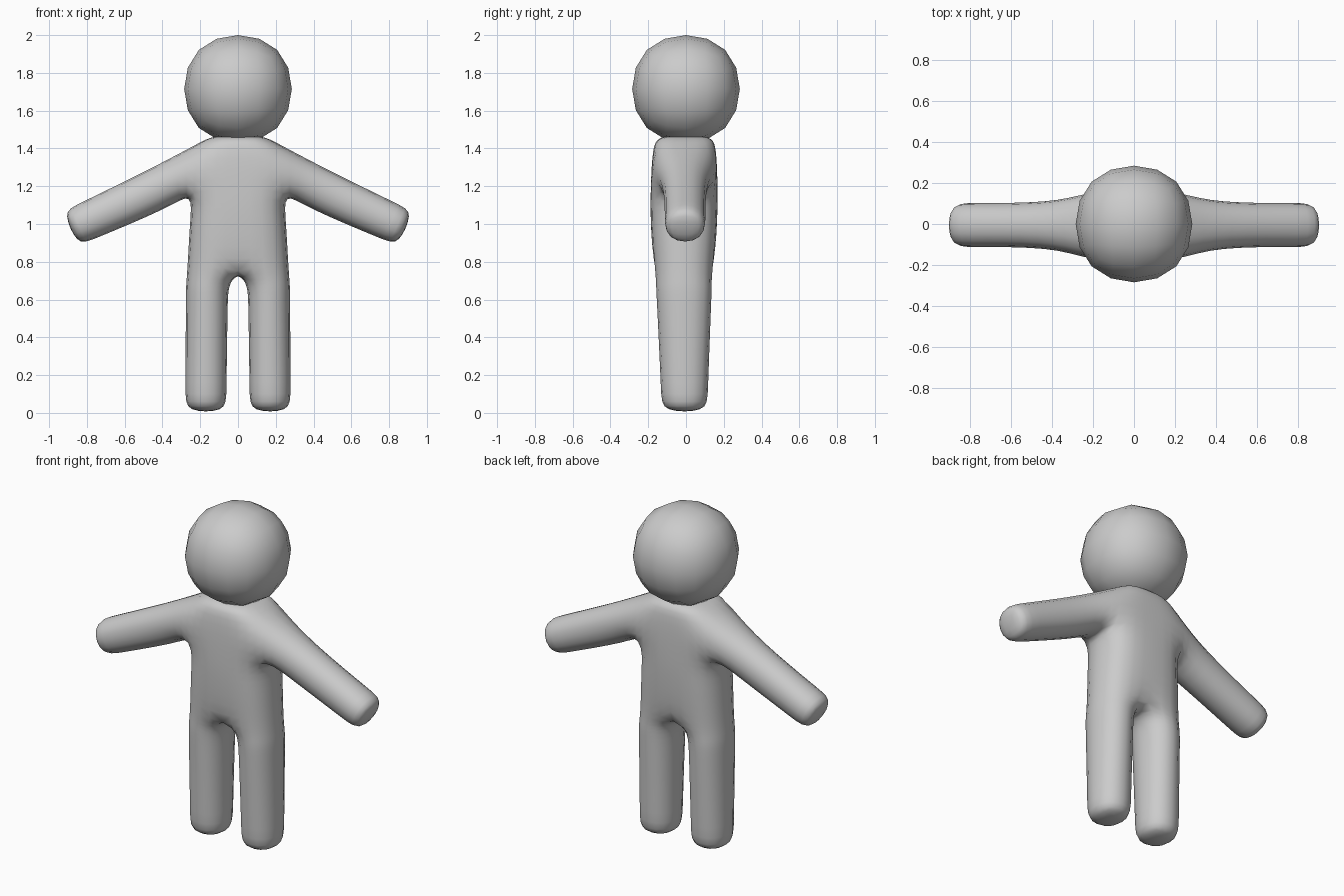
import bpy, bmesh
from mathutils import Vector

if "Cube" in bpy.data.objects:
    bpy.data.objects.remove(bpy.data.objects["Cube"])


def smooth(ob):
    sub = ob.modifiers.new("subdivision", 'SUBSURF')
    sub.levels = sub.render_levels = 2
    for p in ob.data.polygons:
        p.use_smooth = True


def finish(name, bm):
    bmesh.ops.recalc_face_normals(bm, faces=bm.faces)
    me = bpy.data.meshes.new(name)
    bm.to_mesh(me)
    bm.free()
    ob = bpy.data.objects.new(name, me)
    bpy.context.collection.objects.link(ob)
    return ob


def bridge(bm, a, b, sides):
    for i in sides:
        j = (i + 1) % 4
        bm.faces.new((a[i], a[j], b[j], b[i]))


# Body: half of a simple cage, mirrored and subdivided
bm = bmesh.new()
# inner x, outer x, front y, back y, z (foot to neck)
levels = [
    (.052, .288, -.140, .124, 0),
    (.052, .288, -.142, .126, .10),
    (.045, .286, -.165, .145, .56),
    (.043, .286, -.172, .150, .67),
    (0, .280, -.172, .148, .74),
    (0, .265, -.188, .166, 1.02),
    (0, .250, -.188, .168, 1.16),
    (0, .225, -.178, .162, 1.43),
    (0, .125, -.135, .125, 1.47),
]
rings = []
for xi, xo, yf, yb, z in levels:
    rings.append([bm.verts.new((x, y, z)) for x, y in
                  ((xi, yf), (xo, yf), (xo, yb), (xi, yb))])
for n in range(len(rings) - 1):
    sides = [0, 1, 2]
    if n < 4:
        sides = [0, 1, 2, 3]      # closed leg and crotch
    elif n == 6:
        sides = [0, 2]            # opening for the arm
    bridge(bm, rings[n], rings[n + 1], sides)
bm.faces.new(rings[0])
bm.faces.new(rings[-1])

# Arm: extends from the shoulder opening
prev = [rings[6][1], rings[7][1], rings[7][2], rings[6][2]]
up = Vector((.406, 0, .914))
for cx, cz, a in ((.40, 1.195, .125), (.815, 1.008, .110), (.893, .974, .108)):
    c = Vector((cx, -.005, cz))
    cur = [bm.verts.new(c + up * a * s + Vector((0, .117 * t, 0)))
           for s, t in ((-1, -1), (1, -1), (1, 1), (-1, 1))]
    bridge(bm, prev, cur, range(4))
    prev = cur
bm.faces.new(prev)

body = finish("body", bm)
mir = body.modifiers.new("mirror", 'MIRROR')
mir.use_clip = True
smooth(body)

# Head: subdivided cube
bm = bmesh.new()
bmesh.ops.create_cube(bm, size=.679)
head = finish("head", bm)
head.location = (0, 0, 1.715)
smooth(head)
